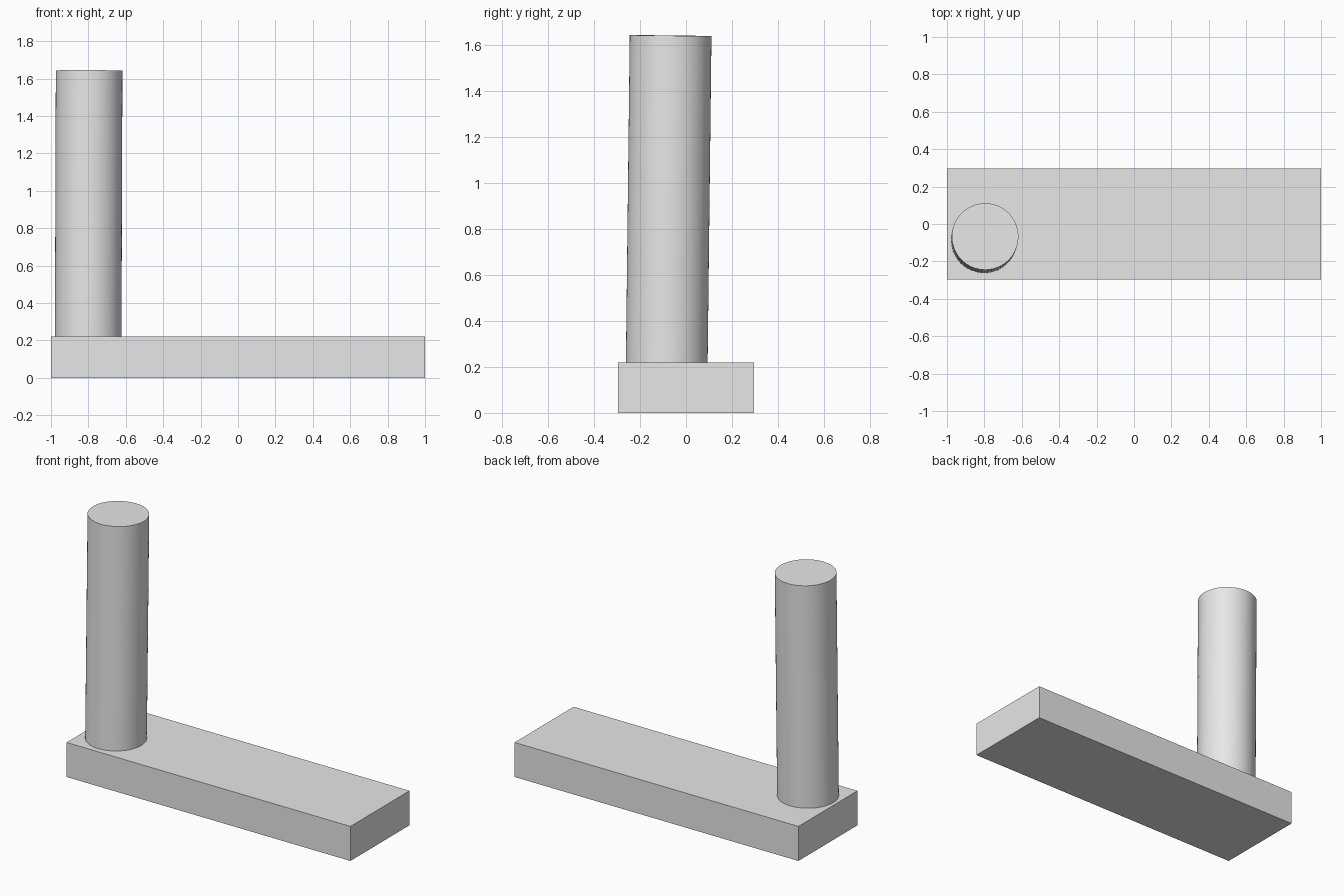
import bpy
from mathutils import Vector

default = bpy.data.objects.get("Cube")
if default:
    bpy.data.objects.remove(default, do_unlink=True)

# Single light grey material
grey = bpy.data.materials.new("light grey")
grey.use_nodes = True
colour = (0.8, 0.8, 0.8, 1)
grey.diffuse_color = colour
grey.node_tree.nodes["Principled BSDF"].inputs["Base Color"].default_value = colour

# Rectangular base slab
slab_height = 0.22
bpy.ops.mesh.primitive_cube_add(size=1, location=(0, 0, slab_height / 2))
base = bpy.context.object
base.name = "base_slab"
base.scale = (2, 0.594, slab_height)
bpy.ops.object.transform_apply(location=False, rotation=False, scale=True)
base.data.materials.append(grey)

# Slightly leaning round post, its foot sunk into the slab
foot = Vector((-0.801, -0.084, 0.2))
head = Vector((-0.796, -0.067, 1.643))
axis = head - foot
bpy.ops.mesh.primitive_cylinder_add(
    vertices=64, radius=0.178, depth=axis.length, location=(foot + head) / 2,
    rotation=axis.to_track_quat('Z', 'Y').to_euler())
post = bpy.context.object
post.name = "leaning_post"
post.data.materials.append(grey)
bpy.ops.object.shade_smooth_by_angle()
